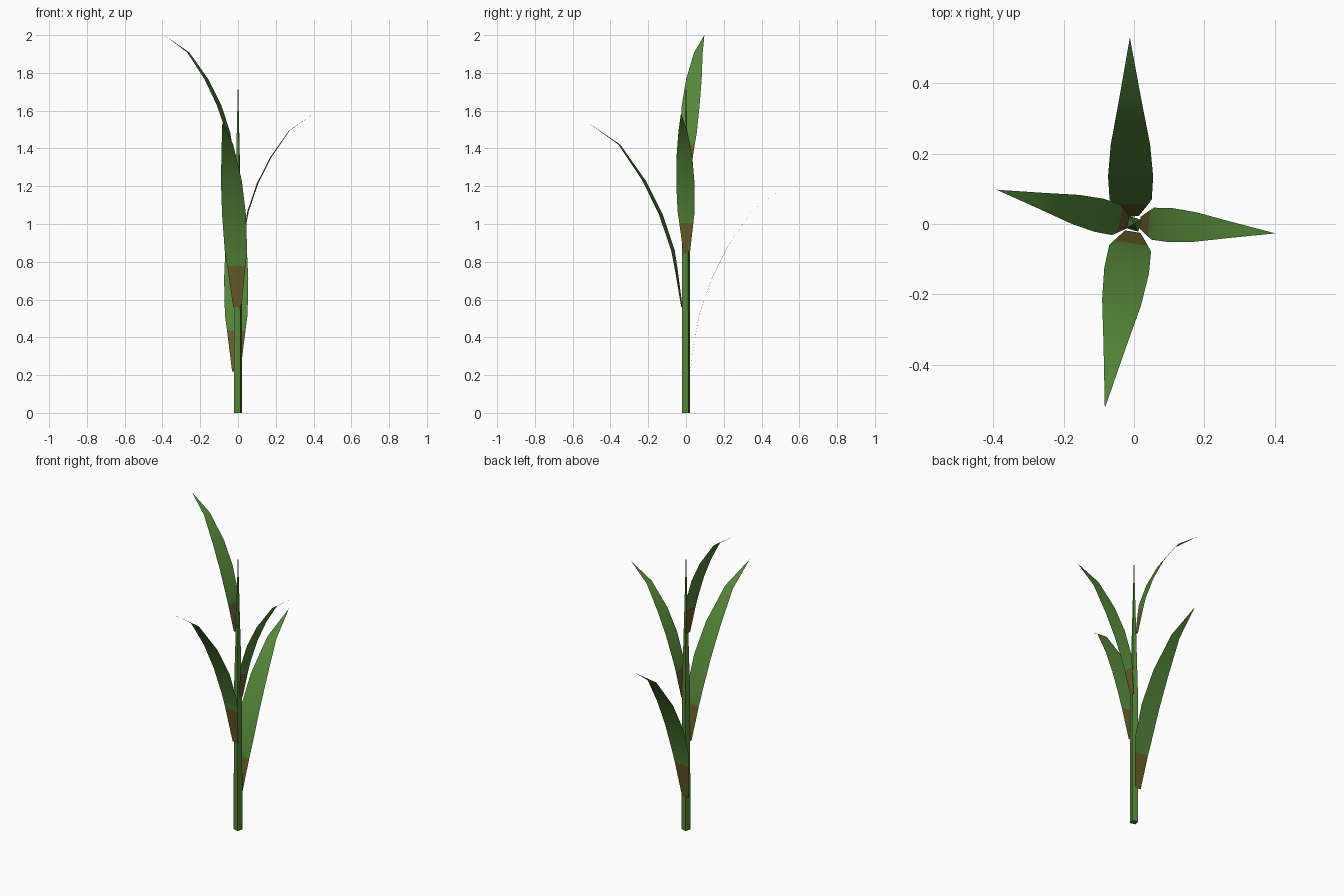
import bpy, bmesh, math
from mathutils import Vector

if "Cube" in bpy.data.objects:
    bpy.data.objects.remove(bpy.data.objects["Cube"])


def material(name, rgb):
    m = bpy.data.materials.new(name)
    m.diffuse_color = (*rgb, 1)
    m.use_nodes = True
    m.node_tree.nodes["Principled BSDF"].inputs["Base Color"].default_value = m.diffuse_color
    return m


green = material("leaf_green", (0.09, 0.24, 0.04))
brown = material("dry_brown", (0.135, 0.11, 0.022))


def make_object(name, bm, mats):
    mesh = bpy.data.meshes.new(name)
    bm.to_mesh(mesh)
    bm.free()
    for m in mats:
        mesh.materials.append(m)
    ob = bpy.data.objects.new(name, mesh)
    bpy.context.collection.objects.link(ob)
    return ob


# Stem: square rod, slightly turned, tapering to a point
bm = bmesh.new()
turn = math.radians(29)
rings = []
for z, r in [(0, 0.0247), (0.84, 0.0245)]:
    rings.append([bm.verts.new((r * math.cos(turn + i * math.pi / 2),
                                r * math.sin(turn + i * math.pi / 2), z)) for i in range(4)])
tip = bm.verts.new((0, 0, 1.77))
bm.faces.new(rings[0][::-1])
for i in range(4):
    j = (i + 1) % 4
    bm.faces.new((rings[0][i], rings[0][j], rings[1][j], rings[1][i]))
    bm.faces.new((rings[1][i], rings[1][j], tip))
make_object("stem", bm, [green])

# Shared leaf outline: distance outward, height above base, half width
OUTLINE = [(0.022, 0.0, 0.022), (0.055, 0.217, 0.049), (0.070, 0.30, 0.060),
           (0.135, 0.49, 0.064), (0.225, 0.67, 0.056), (0.357, 0.86, 0.031)]
TIP = (0.53, 0.98)


def leaf(name, angle, base_z, size, shift=0.0):
    a = math.radians(angle)
    out = Vector((math.cos(a), math.sin(a), 0))
    side = Vector((-math.sin(a), math.cos(a), 0))
    up = Vector((0, 0, 1))
    bm = bmesh.new()
    rows = []
    for d, h, w in OUTLINE:
        c = out * d * size + up * (base_z + h * size) + side * shift
        rows.append([bm.verts.new(c + side * w * size * s) for s in (-1, 1)])
    for k, (p, q) in enumerate(zip(rows, rows[1:])):
        f = bm.faces.new((p[0], p[1], q[1], q[0]))
        f.material_index = 1 if k == 0 else 0   # dry base of the leaf
    end = bm.verts.new(out * TIP[0] * size + up * (base_z + TIP[1] * size) + side * shift)
    bm.faces.new((rows[-1][0], rows[-1][1], end))
    bm.normal_update()
    for f in bm.faces:
        f.smooth = True
        if f.normal.z < 0:
            f.normal_flip()
    make_object(name, bm, [green, brown])


# Four leaves climbing the stem
leaf("back_leaf", 90.3, 0.22, 1.0, 0.009)
leaf("front_leaf", 261, 0.56, 1.0)
leaf("right_leaf", -4.5, 0.84, 0.76, 0.005)
leaf("left_leaf", 166, 1.255, 0.76)
